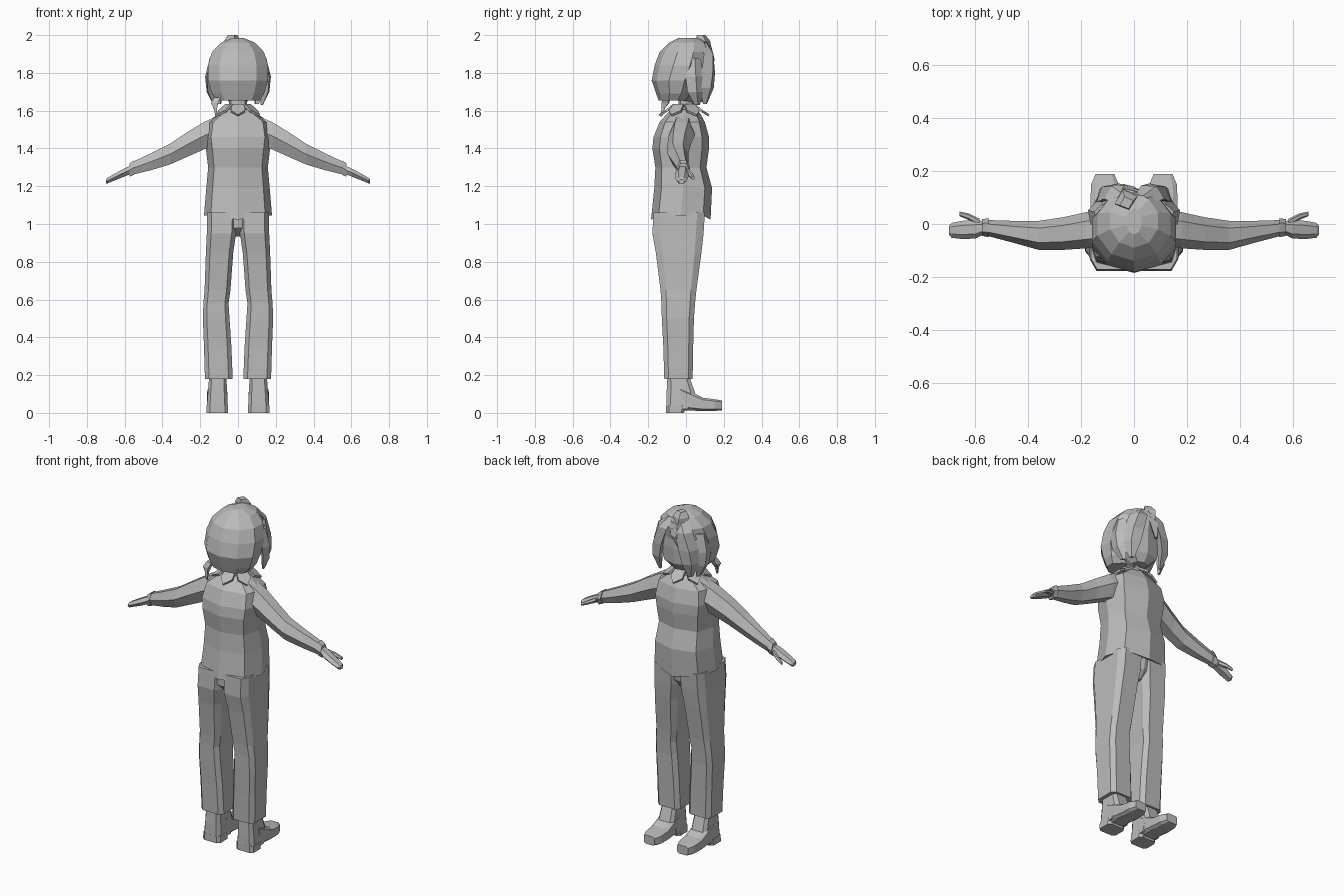
import bpy, bmesh, math
from mathutils import Vector

grey = bpy.data.materials.new("plain grey")
grey.diffuse_color = (0.5, 0.5, 0.5, 1)

# Cross-sections in -1..1
OCT = [(0, -1), (.8, -.75), (1, 0), (.8, .75), (0, 1), (-.8, .75), (-1, 0), (-.8, -.75)]
BOX = [(-1, -.7), (-.7, -1), (.7, -1), (1, -.7), (1, .7), (.7, 1), (-.7, 1), (-1, .7)]
HEX = [(-1, 0), (-.5, -1), (.5, -1), (1, 0), (.5, 1), (-.5, 1)]
DECA = [(math.sin(i * math.pi / 5), -math.cos(i * math.pi / 5)) for i in range(10)]


def loft(name, axis, prof, rows, mirror=False, cap=True):
    """Skin rows of (position, a_min, a_max, b_min, b_max) along an axis."""
    bm = bmesh.new()
    rings = []
    for p, a0, a1, b0, b1 in rows:
        ring = []
        for u, v in prof:
            a = (a0 + a1) / 2 + u * (a1 - a0) / 2
            b = (b0 + b1) / 2 + v * (b1 - b0) / 2
            co = {"x": (p, a, b), "y": (a, p, b), "z": (a, b, p)}[axis]
            ring.append(bm.verts.new(co))
        rings.append(ring)
    n = len(prof)
    for r, s in zip(rings, rings[1:]):
        for i in range(n):
            j = (i + 1) % n
            bm.faces.new((r[i], r[j], s[j], s[i]))
    if cap:
        bm.faces.new(rings[0])
        bm.faces.new(rings[-1])
    return finish(name, bm, mirror)


def finish(name, bm, mirror=False):
    bmesh.ops.recalc_face_normals(bm, faces=bm.faces)
    me = bpy.data.meshes.new(name)
    bm.to_mesh(me)
    bm.free()
    me.materials.append(grey)
    ob = bpy.data.objects.new(name, me)
    bpy.context.collection.objects.link(ob)
    if mirror:
        ob.modifiers.new("mirror", "MIRROR")
    return ob


def lock(name, points, width, depth):
    """Tapered hair lock following points (x, y, z, scale)."""
    bm = bmesh.new()
    rings = []
    for x, y, z, s in points:
        out = Vector((x, y, 0)).normalized()
        side = Vector((-out.y, out.x, 0))
        c = Vector((x, y, z))
        rings.append([bm.verts.new(c + side * u * width * s + out * v * depth * s)
                      for u, v in ((-1, 0), (0, -1), (1, 0), (0, 1))])
    for r, s in zip(rings, rings[1:]):
        for i in range(4):
            j = (i + 1) % 4
            bm.faces.new((r[i], r[j], s[j], s[i]))
    bm.faces.new(rings[0])
    bm.faces.new(rings[-1])
    finish(name, bm)


# Sweater body with a hem that dips at the centre
body = loft("sweater", "z", OCT, [
    (1.045, -.18, .18, -.185, .13), (1.19, -.168, .168, -.168, .138),
    (1.30, -.158, .158, -.162, .108), (1.40, -.17, .17, -.178, .122),
    (1.46, -.178, .178, -.172, .122), (1.54, -.165, .165, -.14, .10),
    (1.585, -.10, .10, -.10, .075), (1.605, -.07, .07, -.075, .06)])
for v in body.data.vertices:
    if v.co.z < 1.1 and abs(v.co.x) < .01:
        v.co.z -= .022

# Sleeves, cuffs and hands
loft("sleeve", "x", HEX, [
    (.10, -.08, .05, 1.42, 1.575), (.18, -.092, .045, 1.395, 1.54),
    (.27, -.098, .025, 1.355, 1.485), (.36, -.098, .012, 1.315, 1.425),
    (.46, -.07, .012, 1.285, 1.375), (.555, -.045, .015, 1.262, 1.33)], True)
loft("cuff", "x", HEX, [
    (.55, -.05, .022, 1.26, 1.338), (.575, -.045, .018, 1.25, 1.32)], True)
loft("hand", "x", HEX, [
    (.56, -.035, .01, 1.268, 1.312), (.60, -.055, .015, 1.252, 1.295),
    (.65, -.057, .012, 1.232, 1.268), (.69, -.052, .004, 1.215, 1.245),
    (.70, -.04, -.008, 1.215, 1.235)], True)
loft("thumb", "x", HEX, [
    (.585, -.01, .02, 1.262, 1.29), (.625, .015, .04, 1.248, 1.27),
    (.66, .03, .047, 1.235, 1.25)], True)

# Trousers: hips plus two flared legs
loft("hips", "z", OCT, [
    (.935, -.06, .06, -.12, .05), (.98, -.15, .15, -.168, .085),
    (1.07, -.163, .163, -.172, .10)])
loft("trouser_leg", "z", BOX, [
    (.18, .028, .175, -.115, .035), (.35, .035, .18, -.12, .038),
    (.50, .045, .186, -.128, .042), (.58, .05, .183, -.13, .048),
    (.65, .04, .177, -.135, .055), (.85, .025, .17, -.16, .082),
    (.95, .01, .165, -.178, .093), (1.06, .005, .163, -.172, .10)], True)

# Shoes: ankle shaft, foot and heel
loft("shoe_shaft", "z", BOX, [
    (.02, .053, .166, -.105, .03), (.10, .057, .16, -.103, .05),
    (.20, .062, .152, -.098, .015)], True)
loft("shoe_foot", "y", BOX, [
    (-.03, .058, .162, .012, .14), (.03, .055, .165, .012, .11),
    (.09, .055, .165, .01, .08), (.15, .058, .162, .01, .072),
    (.19, .075, .145, .014, .066)], True)
loft("shoe_heel", "z", BOX, [
    (0, .053, .166, -.105, -.01), (.04, .053, .166, -.105, -.005)], True)

# Neck and face
loft("neck", "z", OCT, [
    (1.57, -.05, .05, -.04, .045), (1.70, -.045, .045, -.04, .04)])
loft("face", "z", OCT, [
    (1.645, -.045, .045, -.02, .085), (1.69, -.10, .10, -.06, .115),
    (1.78, -.13, .13, -.08, .118), (1.90, -.12, .12, -.08, .115)])

# Hair mass covering the back and crown
loft("hair", "z", DECA, [
    (1.655, -.12, .12, -.145, .01), (1.69, -.145, .145, -.158, .045),
    (1.76, -.168, .168, -.182, .085), (1.84, -.168, .168, -.166, .12),
    (1.91, -.145, .145, -.14, .135), (1.96, -.095, .095, -.09, .115),
    (1.985, -.03, .03, -.04, .06)])

# Front and side locks, crown tuft and nape strand
for s in (-1, 1):
    lock("front_lock", [(s * .03, .09, 1.96, .7), (s * .07, .12, 1.90, 1),
                        (s * .10, .118, 1.80, 1.1), (s * .11, .112, 1.72, 1),
                        (s * .10, .10, 1.635, .3)], .05, .028)
    lock("side_lock", [(s * .13, .04, 1.88, .8), (s * .15, .045, 1.78, 1),
                       (s * .145, .05, 1.70, .9), (s * .125, .06, 1.63, .3)], .05, .025)
lock("fringe", [(-.01, .05, 1.97, .8), (-.03, .11, 1.94, 1),
                (-.035, .13, 1.87, .9), (-.05, .125, 1.80, .3)], .045, .025)
lock("crown_tuft", [(-.03, .10, 1.93, .9), (-.03, .09, 1.97, 1),
                    (-.028, .08, 2.0, .6)], .045, .04)
lock("nape_strand", [(-.11, -.10, 1.67, .9), (-.125, -.11, 1.64, 1),
                     (-.12, -.12, 1.615, .5), (-.115, -.13, 1.57, .2)], .028, .025)

# Pointed collar flaps around the neck
for a in range(0, 360, 60):
    bm = bmesh.new()
    pts = []
    for da, r, z in ((-30, .062, 1.625), (30, .062, 1.625), (22, .10, 1.592), (0, .128, 1.57),
                     (-22, .10, 1.592)):
        t = math.radians(a + 30 + da)
        pts.append(bm.verts.new((math.cos(t) * r, math.sin(t) * r - .01, z)))
    bm.faces.new(pts)
    flap = finish("collar_flap", bm)
    flap.modifiers.new("thickness", "SOLIDIFY").thickness = .012
